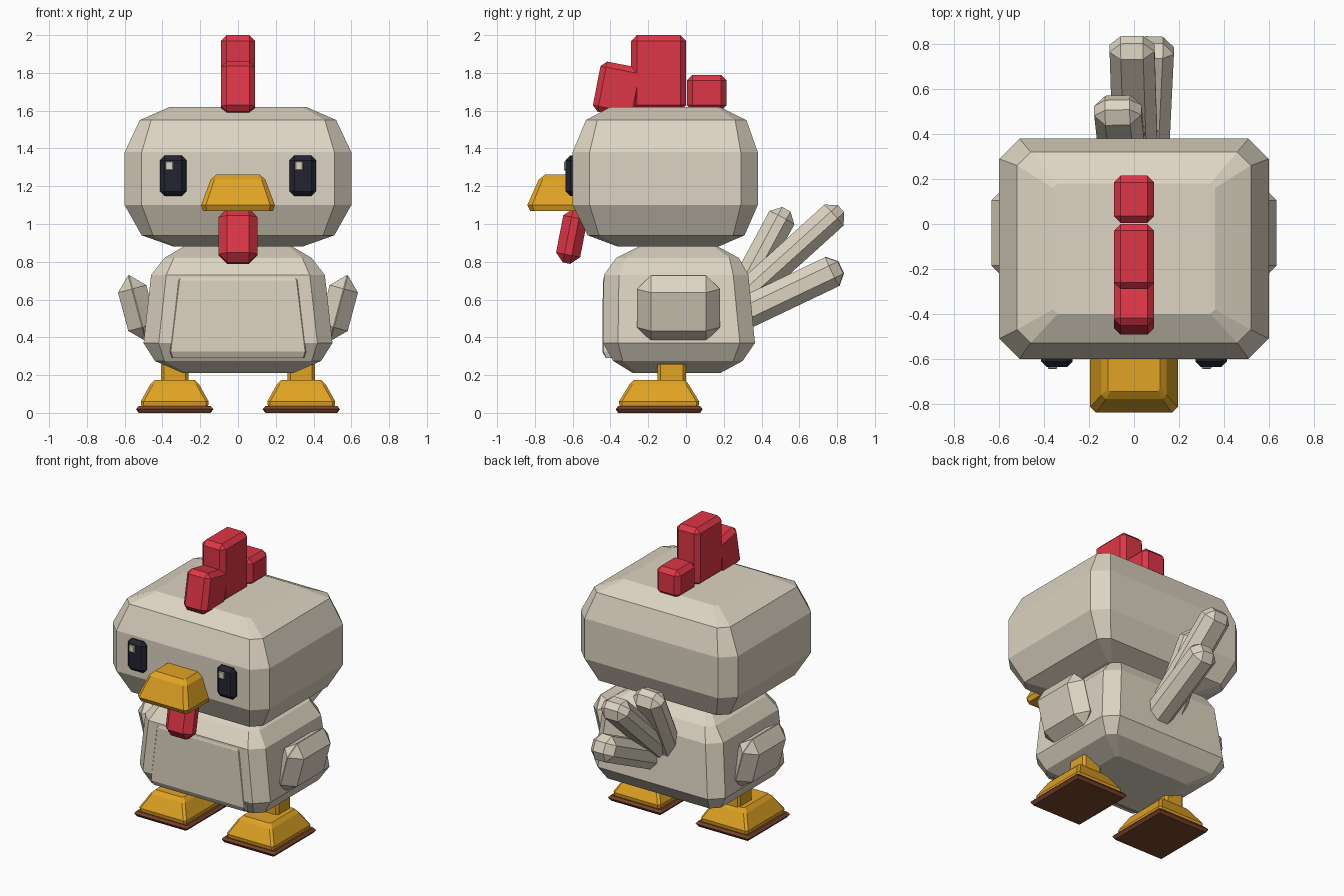
import bpy, bmesh, math
from mathutils import Vector, Matrix

if "Cube" in bpy.data.objects:
    bpy.data.objects.remove(bpy.data.objects["Cube"])


def srgb(r, g, b):
    f = lambda v: (v / 255 / 12.92) if v < 11 else ((v / 255 + 0.055) / 1.055) ** 2.4
    return (f(r), f(g), f(b), 1)


def material(name, *rgb):
    m = bpy.data.materials.new(name)
    m.diffuse_color = srgb(*rgb)
    m.use_nodes = True
    m.node_tree.nodes["Principled BSDF"].inputs["Base Color"].default_value = m.diffuse_color
    return m


CREAM = material("cream", 221, 212, 194)
GOLD = material("gold", 224, 163, 36)
RED = material("red", 222, 54, 70)
BLACK = material("near_black", 36, 36, 50)
BROWN = material("brown", 120, 68, 42)


def finish(name, bm, mat):
    bmesh.ops.recalc_face_normals(bm, faces=bm.faces)
    me = bpy.data.meshes.new(name)
    bm.to_mesh(me)
    bm.free()
    me.materials.append(mat)
    ob = bpy.data.objects.new(name, me)
    bpy.context.collection.objects.link(ob)
    return ob


def loft(name, rings, mat, cx=0):
    """Stack of corner-cut rectangles: (z, half_x, y_front, y_back, cut)."""
    bm = bmesh.new()
    loops = []
    for z, hx, y0, y1, c in rings:
        pts = [(-hx + c, y0), (hx - c, y0), (hx, y0 + c), (hx, y1 - c),
               (hx - c, y1), (-hx + c, y1), (-hx, y1 - c), (-hx, y0 + c)]
        loops.append([bm.verts.new((cx + x, y, z)) for x, y in pts])
    for a, b in zip(loops, loops[1:]):
        for i in range(8):
            j = (i + 1) % 8
            bm.faces.new((a[i], a[j], b[j], b[i]))
    bm.faces.new(loops[0][::-1])
    bm.faces.new(loops[-1])
    return finish(name, bm, mat)


def block(name, center, size, bevel, mat, rot=None):
    """Chamfered box, optionally rotated about its centre."""
    bm = bmesh.new()
    bmesh.ops.create_cube(bm, size=1)
    bmesh.ops.scale(bm, vec=size, verts=bm.verts)
    bmesh.ops.bevel(bm, geom=bm.edges[:], offset=bevel, segments=1,
                    affect='EDGES', profile=0.5)
    m = Matrix.Translation(center) @ (rot.to_4x4() if rot else Matrix())
    bmesh.ops.transform(bm, matrix=m, verts=bm.verts)
    return finish(name, bm, mat)


# Head and body
loft("head", [(0.88, 0.34, -0.36, 0.17, 0.02), (0.94, 0.51, -0.52, 0.31, 0.06),
              (1.10, 0.60, -0.60, 0.38, 0.09), (1.38, 0.60, -0.60, 0.38, 0.09),
              (1.55, 0.52, -0.53, 0.32, 0.06), (1.62, 0.36, -0.40, 0.18, 0.02)], CREAM)
loft("body", [(0.21, 0.29, -0.28, 0.18, 0.02), (0.275, 0.44, -0.385, 0.30, 0.05),
              (0.37, 0.50, -0.44, 0.365, 0.08), (0.73, 0.46, -0.435, 0.33, 0.08),
              (0.82, 0.39, -0.37, 0.28, 0.05), (0.88, 0.29, -0.25, 0.17, 0.02)], CREAM)
loft("chest_panel", [(0.29, 0.35, -0.425, -0.36, 0.005), (0.325, 0.36, -0.443, -0.36, 0.005),
                     (0.70, 0.315, -0.44, -0.36, 0.005), (0.735, 0.30, -0.43, -0.36, 0.005)], CREAM)

# Comb
tilt = Matrix.Rotation(math.radians(-11), 3, 'X')
block("comb_front", (0, -0.355, 1.71), (0.18, 0.24, 0.27), 0.03, RED, tilt)
block("comb_middle", (0, -0.145, 1.80), (0.18, 0.29, 0.40), 0.03, RED)
block("comb_back", (0, 0.11, 1.695), (0.18, 0.21, 0.19), 0.03, RED)

# Beak and wattle
loft("beak", [(1.07, 0.185, -0.825, -0.5, 0.02), (1.10, 0.195, -0.84, -0.5, 0.025),
              (1.235, 0.145, -0.78, -0.5, 0.02), (1.262, 0.115, -0.745, -0.5, 0.01)], GOLD)
block("wattle", (0, -0.605, 0.935), (0.205, 0.13, 0.29), 0.045, RED, tilt)

# Eyes with a glint on the same side of each
for side, x in (("left", -0.343), ("right", 0.343)):
    block("eye_" + side, (x, -0.607, 1.255), (0.14, 0.06, 0.215), 0.025, BLACK)
    block("eye_glint_" + side, (x - 0.02, -0.635, 1.308), (0.042, 0.022, 0.048), 0.004, CREAM)

# Wings, legs, feet and soles
for side, s in (("left", -1), ("right", 1)):
    block("wing_" + side, (s * 0.533, -0.04, 0.555), (0.155, 0.44, 0.36), 0.075, CREAM,
          Matrix.Rotation(math.radians(s * 15), 3, 'Y'))
    cx = s * 0.335
    block("leg_" + side, (cx, -0.075, 0.19), (0.145, 0.15, 0.16), 0.015, GOLD)
    loft("foot_" + side, [(0.025, 0.175, -0.35, 0.065, 0.01), (0.06, 0.18, -0.355, 0.07, 0.015),
                          (0.15, 0.13, -0.30, 0.015, 0.015), (0.175, 0.105, -0.275, -0.005, 0.01)],
         GOLD, cx)
    loft("sole_" + side, [(0, 0.19, -0.36, 0.075, 0.005), (0.02, 0.205, -0.372, 0.088, 0.008),
                          (0.036, 0.19, -0.36, 0.075, 0.005)], BROWN, cx)


# Tail feathers run from the body to their tips
def feather(name, start, tip, wide, thick):
    a, b = Vector(start), Vector(tip)
    d = (b - a).normalized()
    side = Vector((1, 0, 0))
    side = (side - d * side.dot(d)).normalized()
    rot = Matrix((side, d, side.cross(d))).transposed()
    block(name, (a + b) / 2, (wide, (b - a).length, thick), 0.05, CREAM, rot)


feather("tail_feather_low", (0.06, 0.20, 0.475), (0.09, 0.82, 0.77), 0.18, 0.17)
feather("tail_feather_middle", (0.01, 0.20, 0.52), (-0.01, 0.82, 1.08), 0.20, 0.15)
feather("tail_feather_high", (-0.04, 0.22, 0.50), (-0.075, 0.53, 1.075), 0.21, 0.15)
